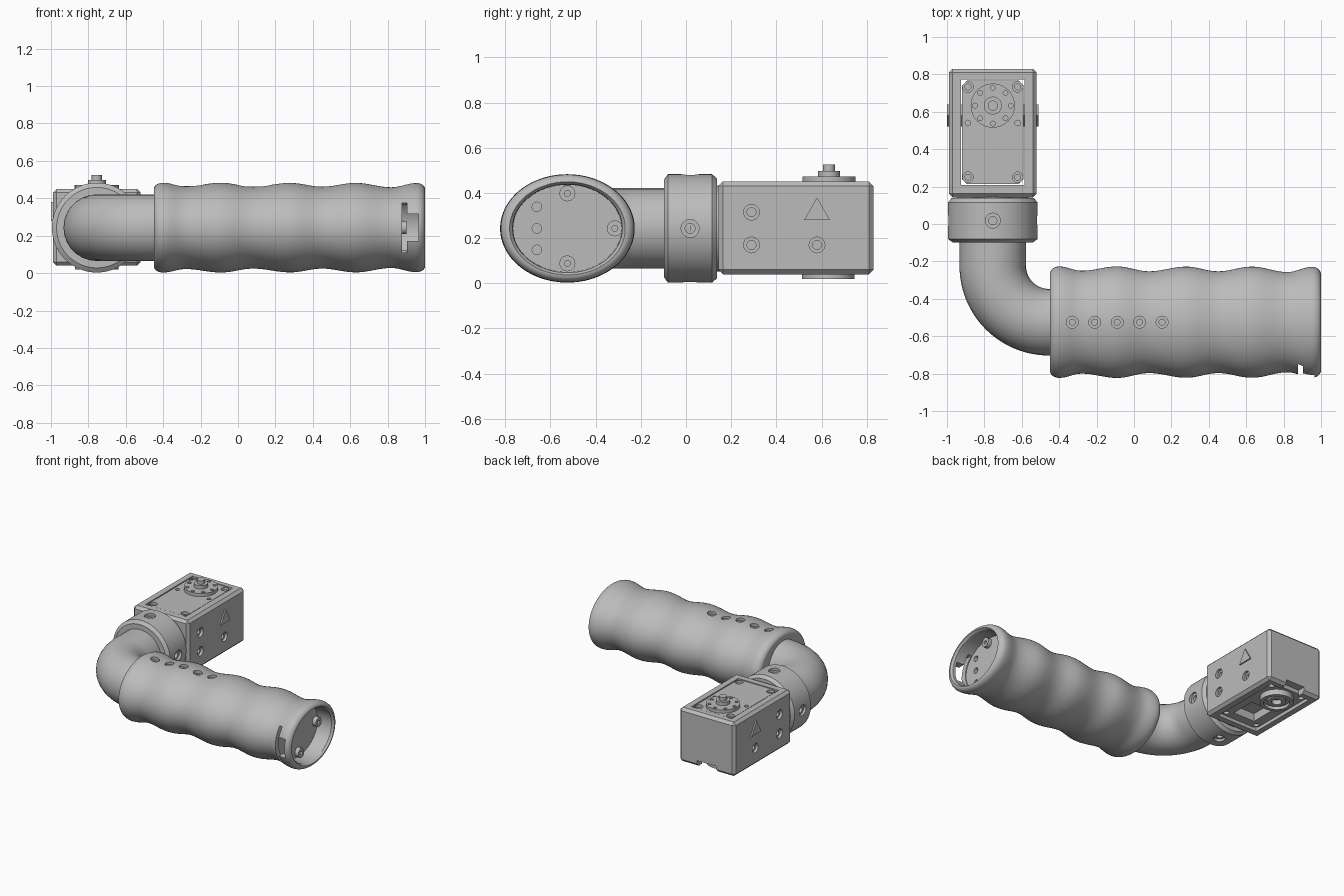
import bpy, bmesh, math
from mathutils import Matrix, Vector

if "Cube" in bpy.data.objects:
    bpy.data.objects.remove(bpy.data.objects["Cube"])

grey = bpy.data.materials.new("plain_grey")
grey.use_nodes = True
grey.diffuse_color = (0.5, 0.5, 0.5, 1)
grey.node_tree.nodes["Principled BSDF"].inputs["Base Color"].default_value = (0.5, 0.5, 0.5, 1)

X, Y, Z = Vector((1, 0, 0)), Vector((0, 1, 0)), Vector((0, 0, 1))
MID = 0.243          # height of the tube axes
ARM_X = -0.755       # axis of collar and housing
GRIP_Y = -0.525      # axis of grip
SQUASH = 0.805       # grip height to width


def lathe(bm, profile, loc, axis=Z, segs=32, squash=1.0):
    """Revolve (radius, height) points about an axis; squash narrows one side."""
    mat = (Matrix.Translation(loc) @ Z.rotation_difference(axis).to_matrix().to_4x4()
           @ Matrix.Diagonal((squash, 1, 1, 1)))
    rings = []
    for r, h in profile:
        n = 1 if r < 1e-6 else segs
        rings.append([bm.verts.new(mat @ Vector((-r * math.cos(math.tau * i / segs),
                                                 r * math.sin(math.tau * i / segs), h)))
                      for i in range(n)])
    for a, b in zip(rings, rings[1:]):
        for i in range(segs):
            j = (i + 1) % segs
            quad = [a[i % len(a)], a[j % len(a)], b[j % len(b)], b[i % len(b)]]
            bm.faces.new(list(dict.fromkeys(quad)))


def rod(bm, loc, axis, r, low, high, segs=32):
    lathe(bm, [(0, low), (r, low), (r, high), (0, high)], loc, axis, segs)


def bore(bm, loc, axis, wide, narrow, depth, seat=0.02):
    """Counterbored hole, the axis pointing out of the surface."""
    lathe(bm, [(0, 0.03), (wide, 0.03), (wide, -seat), (narrow, -seat),
               (narrow, -depth), (0, -depth)], loc, axis, 20)


def block(bm, low, high):
    low, high = Vector(low), Vector(high)
    mat = Matrix.Translation((low + high) / 2) @ Matrix.Diagonal((*(high - low), 1))
    return bmesh.ops.create_cube(bm, size=1, matrix=mat)["verts"]


def finish(name, bm):
    bmesh.ops.recalc_face_normals(bm, faces=bm.faces)
    mesh = bpy.data.meshes.new(name)
    bm.to_mesh(mesh)
    bm.free()
    ob = bpy.data.objects.new(name, mesh)
    bpy.context.collection.objects.link(ob)
    mesh.materials.append(grey)
    return ob


def select(ob):
    bpy.ops.object.select_all(action="DESELECT")
    ob.select_set(True)
    bpy.context.view_layer.objects.active = ob


def cut(ob, cutter_bm):
    cutter = finish("cutter", cutter_bm)
    cutter.hide_render = True
    select(ob)
    mod = ob.modifiers.new("cut", "BOOLEAN")
    mod.operation, mod.solver, mod.object = "DIFFERENCE", "EXACT", cutter
    bpy.ops.object.modifier_apply(modifier=mod.name)
    bpy.data.objects.remove(cutter)


def smooth(ob):
    select(ob)
    bpy.ops.object.shade_smooth_by_angle(angle=math.radians(30))


# Grip: wavy elliptical body with an open recess at its end
WAVES = [(-0.40, .298), (-0.28, .275), (-0.09, .298), (0.08, .272), (0.28, .297),
         (0.45, .272), (0.63, .297), (0.82, .268), (0.955, .296)]


def grip_radius(x):
    for (x0, r0), (x1, r1) in zip(WAVES, WAVES[1:]):
        if x <= x1:
            t = (1 - math.cos(math.pi * (x - x0) / (x1 - x0))) / 2
            return r0 + (r1 - r0) * t
    return WAVES[-1][1]


FLOOR = 0.87
quarter = [math.pi / 2 * i / 6 for i in range(7)]
profile = [(0, -0.45)]
profile += [(0.258 + 0.04 * math.sin(a), -0.40 - 0.05 * math.cos(a)) for a in quarter]
profile += [(grip_radius(x), x) for x in (-0.40 + 1.355 * i / 70 for i in range(1, 70))]
profile += [(0.256 + 0.04 * math.cos(a), 0.955 + 0.045 * math.sin(a)) for a in quarter]
profile += [(0.243, 0.985), (0.24, FLOOR), (0, FLOOR)]
bm = bmesh.new()
lathe(bm, profile, (0, GRIP_Y, MID), X, 96, SQUASH)
grip = finish("grip", bm)

bm = bmesh.new()
for i in range(5):
    x = -0.33 + 0.12 * i
    bore(bm, (x, GRIP_Y, MID + SQUASH * grip_radius(x)), Z, 0.032, 0.016, 0.06)
for dz in (-0.095, 0, 0.095):
    rod(bm, (FLOOR, -0.66, MID + dz), X, 0.021, -0.04, 0.02)
cut(grip, bm)
# locking slot through the front wall: crossbar, then stem
for low, high, half in ((0.877, 0.904, 0.133), (0.89, 0.965, 0.072)):
    bm = bmesh.new()
    block(bm, (low, -0.9, MID - half), (high, -0.7, MID + half))
    cut(grip, bm)
smooth(grip)

# Screw bosses on the recess floor
bm = bmesh.new()
for y, z in ((GRIP_Y, 0.155), (GRIP_Y, -0.155), (-0.315, 0)):
    lathe(bm, [(0, -0.02), (0.035, -0.02), (0.035, 0.03), (0.013, 0.03), (0.013, 0), (0, 0)],
          (FLOOR, y, MID + z), X, 24)
smooth(finish("recess_bosses", bm))

# Elbow tube
curve = bpy.data.curves.new("elbow_tube", "CURVE")
curve.dimensions = "3D"
curve.bevel_depth, curve.bevel_resolution, curve.use_fill_caps = 0.178, 12, True
path = [(ARM_X, 0.02)]
path += [(-0.455 + 0.3 * math.cos(a), -0.225 + 0.3 * math.sin(a))
         for a in (math.pi + math.pi / 2 * i / 24 for i in range(25))]
path += [(-0.40, GRIP_Y)]
spline = curve.splines.new("POLY")
spline.points.add(len(path) - 1)
for point, (x, y) in zip(spline.points, path):
    point.co = (x, y, MID, 1)
elbow = bpy.data.objects.new("elbow_tube", curve)
bpy.context.collection.objects.link(elbow)
curve.materials.append(grey)
select(elbow)
bpy.ops.object.convert(target="MESH")
smooth(bpy.context.object)

# Clamp collar with four screw holes, and a short neck behind it
bm = bmesh.new()
lathe(bm, [(0, -0.098), (0.215, -0.098), (0.24, -0.08), (0.24, 0.115), (0.22, 0.138), (0, 0.138)],
      (ARM_X, 0, MID), Y, 80)
collar = finish("clamp_collar", bm)
bm = bmesh.new()
for axis in (X, -X, Z, -Z):
    bore(bm, Vector((ARM_X, 0.018, MID)) + axis * 0.24, axis, 0.04, 0.022, 0.07)
cut(collar, bm)
smooth(collar)
bm = bmesh.new()
rod(bm, (ARM_X, 0, MID), Y, 0.19, 0.12, 0.16, 48)
smooth(finish("neck", bm))

# Housing: chamfered frame with a window through it, side screws and a cable notch
bm = bmesh.new()
block(bm, (ARM_X - 0.235, 0.143, 0.04), (ARM_X + 0.235, 0.83, 0.45))
bmesh.ops.bevel(bm, geom=bm.edges[:], offset=0.02, segments=1, affect="EDGES")
housing = finish("housing", bm)
bm = bmesh.new()
block(bm, (ARM_X - 0.17, 0.208, -0.1), (ARM_X + 0.17, 0.772, 0.6))
for side in (X, -X):
    for y, z in ((0.29, 0.315), (0.29, 0.17), (0.58, 0.17)):
        bore(bm, Vector((ARM_X, y, z)) + side * 0.235, side, 0.035, 0.02, 0.05)
cut(housing, bm)
bm = bmesh.new()
block(bm, (ARM_X - 0.08, 0.74, 0), (ARM_X + 0.08, 0.9, 0.085))
cut(housing, bm)

# Actuator: corner-cut block with screw holes and an underside pocket
bm = bmesh.new()
block(bm, (ARM_X - 0.164, 0.214, 0.06), (ARM_X + 0.164, 0.766, 0.447))
upright = [e for e in bm.edges if abs(e.verts[0].co.z - e.verts[1].co.z) > 0.1]
bmesh.ops.bevel(bm, geom=upright, offset=0.025, segments=1, affect="EDGES")
actuator = finish("actuator", bm)
bm = bmesh.new()
for dx in (-0.133, 0.133):
    for y in (0.25, 0.733):
        bore(bm, (ARM_X + dx, y, 0.447), Z, 0.028, 0.016, 0.06)
        bore(bm, (ARM_X + dx, y, 0.06), -Z, 0.02, 0.012, 0.05)
    rod(bm, (ARM_X + dx, 0.54, 0.447), Z, 0.015, -0.04, 0.02, 16)
block(bm, (ARM_X - 0.09, 0.28, 0), (ARM_X + 0.09, 0.47, 0.12))
cut(actuator, bm)

# Output disc with a ring of holes and stepped shaft on top
bm = bmesh.new()
lathe(bm, [(0, -0.03), (0.118, -0.03), (0.118, 0.025), (0, 0.025)], (ARM_X, 0.633, 0.447), Z, 48)
disc = finish("output_disc", bm)
bm = bmesh.new()
for i in range(8):
    a = math.tau * i / 8
    rod(bm, (ARM_X + 0.096 * math.cos(a), 0.633 + 0.096 * math.sin(a), 0.472), Z, 0.013, -0.02, 0.02, 12)
cut(disc, bm)
bm = bmesh.new()
lathe(bm, [(0, 0.46), (0.048, 0.46), (0.048, 0.498), (0.027, 0.498), (0.027, 0.525), (0, 0.525)],
      (ARM_X, 0.633, 0), Z)
smooth(finish("output_shaft", bm))

# Idler disc below, with a raised rim and centre hole
bm = bmesh.new()
lathe(bm, [(0, -0.03), (0.116, -0.03), (0.116, 0.042), (0.09, 0.042), (0.09, 0.02), (0.065, 0.02),
           (0.065, 0.035), (0.035, 0.035), (0.035, 0), (0, 0)], (ARM_X, 0.63, 0.06), -Z, 48)
smooth(finish("idler_disc", bm))
smooth(disc)
smooth(housing)
smooth(actuator)

# Raised triangular marks, one bar showing on both sides
bm = bmesh.new()
rod(bm, (ARM_X, 0.58, 0.313), X, 0.067, -0.245, 0.245, 3)
tri = finish("side_triangles", bm)
# Keep the apex on top
if max(tri.data.vertices, key=lambda v: abs(v.co.z - 0.313)).co.z < 0.313:
    tri.data.transform(Matrix.Translation((0, 0, 0.626)) @ Matrix.Diagonal((1, 1, -1, 1)))
    tri.data.flip_normals()
